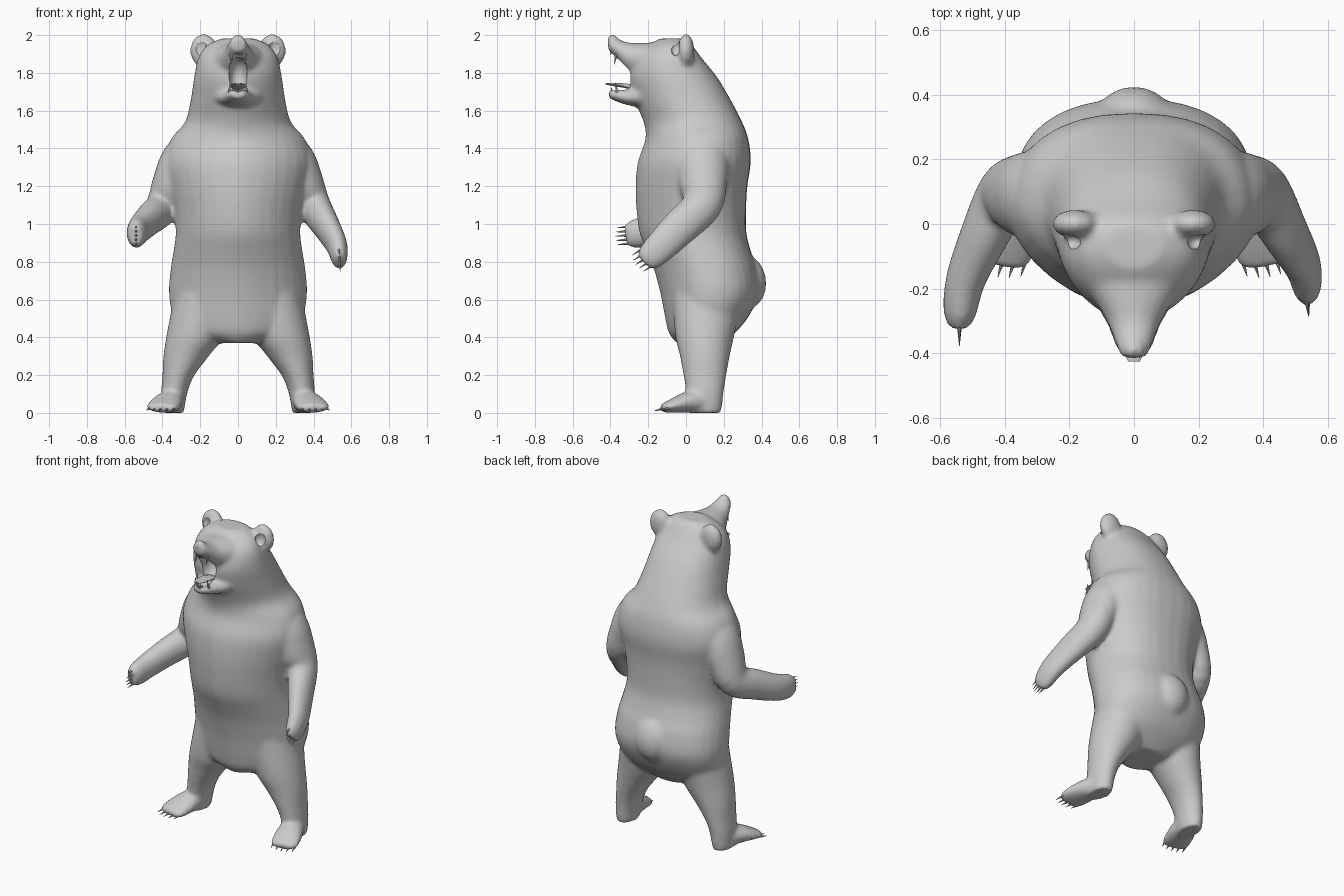
import bpy, bmesh, math
from mathutils import Vector, Matrix

if "Cube" in bpy.data.objects:
    bpy.data.objects.remove(bpy.data.objects["Cube"])

SIDES = 32


def new_object(name, bm):
    bmesh.ops.recalc_face_normals(bm, faces=bm.faces)
    mesh = bpy.data.meshes.new(name)
    bm.to_mesh(mesh)
    bm.free()
    obj = bpy.data.objects.new(name, mesh)
    bpy.context.collection.objects.link(obj)
    return obj


def refine(sections, steps=4):
    """Catmull-Rom interpolation between the given sections."""
    out, last = [], len(sections) - 1
    for i in range(last):
        quad = [sections[max(i - 1, 0)], sections[i], sections[i + 1], sections[min(i + 2, last)]]
        for k in range(steps):
            t = k / steps
            out.append(tuple(0.5 * (2 * b + (c - a) * t + (2 * a - 5 * b + 4 * c - d) * t * t
                                    + (3 * b - a - 3 * c + d) * t ** 3) for a, b, c, d in zip(*quad)))
    return out + [sections[-1]]


def loft(name, sections, normal=None, mirror=1, front=2.0, back=2.0):
    """Skin super-elliptical rings (x, y, z, side radius, other radius)."""
    bm = bmesh.new()
    sections = refine(sections)
    pts = [Vector((s[0] * mirror, s[1], s[2])) for s in sections]
    rings = []
    for i, s in enumerate(sections):
        n = Vector(normal) if normal else pts[min(i + 1, len(pts) - 1)] - pts[max(i - 1, 0)]
        n.normalize()
        u = Vector((1, 0, 0))
        u = (u - n * u.dot(n)).normalized()
        v = n.cross(u)
        ring = []
        for k in range(SIDES):
            c, d = math.cos(2 * math.pi * k / SIDES), math.sin(2 * math.pi * k / SIDES)
            e = 2 / (front if d < 0 else back)
            ring.append(bm.verts.new(pts[i] + u * s[3] * math.copysign(abs(c) ** e, c)
                                     + v * s[4] * math.copysign(abs(d) ** e, d)))
        rings.append(ring)
    for a, b in zip(rings, rings[1:]):
        for k in range(SIDES):
            j = (k + 1) % SIDES
            bm.faces.new((a[k], a[j], b[j], b[k]))
    bm.faces.new(rings[0])
    bm.faces.new(rings[-1])
    return new_object(name, bm)


def ellipsoid(name, loc, size, tilt=0):
    bm = bmesh.new()
    m = Matrix.Translation(loc) @ Matrix.Rotation(tilt, 4, 'X') @ Matrix.Diagonal((*size, 1))
    bmesh.ops.create_uvsphere(bm, u_segments=20, v_segments=12, radius=1, matrix=m)
    return new_object(name, bm)


def spikes(name, items, radius):
    """Cones given as (base, tip) pairs, in one object."""
    bm = bmesh.new()
    for base, tip in items:
        base, tip = Vector(base), Vector(tip)
        d = tip - base
        m = Matrix.Translation((base + tip) / 2) @ d.to_track_quat('Z', 'Y').to_matrix().to_4x4()
        bmesh.ops.create_cone(bm, cap_ends=True, segments=8, radius1=radius, radius2=0.001,
                              depth=d.length, matrix=m)
    return shade(new_object(name, bm))


def claw_row(name, start, end, direction, arch=0.0):
    a, b, d = Vector(start), Vector(end), Vector(direction)
    items = []
    for k in range(5):
        p = a.lerp(b, k / 4) + d * arch * (1 - (k / 2 - 1) ** 2)
        items.append((p - d * 0.3, p + d))
    return spikes(name, items, 0.008)


def activate(obj):
    bpy.ops.object.select_all(action='DESELECT')
    obj.select_set(True)
    bpy.context.view_layer.objects.active = obj


def shade(obj, angle=40):
    activate(obj)
    bpy.ops.object.shade_smooth_by_angle(angle=math.radians(angle))
    return obj


def apply(obj, kind, **settings):
    mod = obj.modifiers.new(kind.title(), kind)
    for key, value in settings.items():
        setattr(mod, key, value)
    activate(obj)
    bpy.ops.object.modifier_apply(modifier=mod.name)


def band(z, front, back, half_width):
    return (0, (front + back) / 2, z, half_width, (back - front) / 2)


parts = []

# trunk, neck and skull as horizontal rings, plus the tail
parts.append(loft("body", [
    band(0.37, -0.05, 0.20, 0.12), band(0.42, -0.09, 0.255, 0.27), band(0.50, -0.11, 0.325, 0.34),
    band(0.63, -0.135, 0.385, 0.366), band(0.76, -0.17, 0.375, 0.357), band(0.85, -0.205, 0.345, 0.343),
    band(0.95, -0.245, 0.32, 0.33), band(1.07, -0.262, 0.318, 0.338), band(1.20, -0.267, 0.325, 0.365),
    band(1.33, -0.255, 0.343, 0.39), band(1.45, -0.215, 0.33, 0.355), band(1.54, -0.225, 0.297, 0.28),
    band(1.66, -0.275, 0.235, 0.25), band(1.78, -0.305, 0.163, 0.232), band(1.88, -0.27, 0.082, 0.21),
    band(1.945, -0.20, 0.035, 0.165), band(1.982, -0.14, 0.0, 0.09)],
    normal=(0, 0, 1), front=1.75, back=2.3))
parts.append(ellipsoid("tail", (0, 0.325, 0.695), (0.12, 0.10, 0.14), 0.1))

# upper muzzle, lower jaw and nose
parts.append(loft("muzzle", [
    (0, -0.08, 1.86, 0.19, 0.095), (0, -0.20, 1.868, 0.14, 0.092), (0, -0.30, 1.88, 0.085, 0.08),
    (0, -0.37, 1.932, 0.058, 0.052), (0, -0.412, 1.957, 0.042, 0.04)], normal=(0, -1, 0)))
parts.append(loft("jaw", [
    (0, -0.10, 1.69, 0.19, 0.085), (0, -0.22, 1.675, 0.135, 0.06), (0, -0.31, 1.672, 0.085, 0.043),
    (0, -0.37, 1.682, 0.062, 0.033), (0, -0.408, 1.688, 0.043, 0.022)], normal=(0, -1, 0)))
parts.append(ellipsoid("nose", (0, -0.39, 1.975), (0.036, 0.03, 0.03)))

# arms: one lowered, one raised
shoulder = [(0.18, 0.08, 1.44, 0.12, 0.15), (0.285, 0.085, 1.33, 0.125, 0.145),
            (0.345, 0.09, 1.22, 0.108, 0.13)]
right_arm = shoulder + [
    (0.40, 0.085, 1.10, 0.09, 0.105), (0.47, -0.03, 0.985, 0.07, 0.098),
    (0.522, -0.125, 0.89, 0.056, 0.087), (0.535, -0.19, 0.825, 0.045, 0.075),
    (0.537, -0.22, 0.795, 0.028, 0.05)]
left_arm = [(-s[0],) + s[1:] for s in shoulder] + [
    (-0.40, 0.085, 1.09, 0.09, 0.10), (-0.465, -0.04, 1.03, 0.075, 0.092),
    (-0.52, -0.17, 0.975, 0.062, 0.083), (-0.538, -0.27, 0.948, 0.052, 0.077),
    (-0.54, -0.32, 0.94, 0.033, 0.055)]
parts += [loft("lowered_arm", right_arm), loft("raised_arm", left_arm)]

# legs, splayed feet and ears
leg = [(0.18, 0.12, 0.66, 0.15, 0.19), (0.225, 0.10, 0.42, 0.152, 0.158), (0.275, 0.10, 0.30, 0.12, 0.132),
       (0.315, 0.10, 0.20, 0.085, 0.114), (0.337, 0.10, 0.11, 0.07, 0.10), (0.345, 0.10, 0.0, 0.058, 0.088)]
foot = [(0.345, 0.10, 0.06, 0.06, 0.055), (0.365, 0.02, 0.058, 0.078, 0.058), (0.387, -0.05, 0.043, 0.088, 0.043),
        (0.402, -0.10, 0.03, 0.086, 0.03), (0.408, -0.13, 0.024, 0.065, 0.022)]
for side in (-1, 1):
    parts.append(loft("leg", leg, normal=(0, 0, 1), mirror=side))
    parts.append(loft("foot", foot, mirror=side))
    parts.append(ellipsoid("ear", (side * 0.182, 0.0, 1.918), (0.073, 0.045, 0.09)))

# fuse everything into one skin
activate(parts[0])
for p in parts:
    p.select_set(True)
bpy.ops.object.join()
body = bpy.context.object
body.name = "bear_body"
apply(body, 'REMESH', mode='VOXEL', voxel_size=0.012)
apply(body, 'SMOOTH', factor=0.5, iterations=12)

# hollow out the mouth and the ears
cutters = [ellipsoid("mouth_cutter", (0, -0.35, 1.787), (0.056, 0.12, 0.098), 0.15)]
cutters += [ellipsoid("ear_cutter", (s * 0.2, -0.055, 1.935), (0.036, 0.027, 0.045)) for s in (-1, 1)]
for c in cutters:
    c.hide_render = True
    apply(body, 'BOOLEAN', operation='DIFFERENCE', object=c)
    bpy.data.objects.remove(c)
shade(body, 50)

# tongue and teeth
shade(loft("tongue", [(0, -0.22, 1.70, 0.03, 0.012), (0, -0.30, 1.728, 0.038, 0.013),
                      (0, -0.38, 1.738, 0.035, 0.009), (0, -0.425, 1.742, 0.018, 0.004)], normal=(0, -1, 0)))
spikes("canine_teeth",
       [((s * 0.036, -0.368, 1.90), (s * 0.037, -0.38, 1.845)) for s in (-1, 1)] +
       [((s * 0.046, -0.365, 1.695), (s * 0.042, -0.375, 1.75)) for s in (-1, 1)], 0.009)
spikes("front_teeth",
       [((x * 0.012, -0.395, 1.925), (x * 0.012, -0.398, 1.895)) for x in (-1.5, -0.5, 0.5, 1.5)] +
       [((x * 0.012, -0.392, 1.70), (x * 0.012, -0.395, 1.722)) for x in (-1.5, -0.5, 0.5, 1.5)], 0.006)

# claws
claw_row("lowered_paw_claws", (0.535, -0.245, 0.86), (0.537, -0.185, 0.775), (0.005, -0.04, -0.025), 0.3)
claw_row("raised_paw_claws", (-0.54, -0.312, 0.985), (-0.54, -0.312, 0.895), (0, -0.05, -0.004), 0.3)
for side, label in ((-1, "left"), (1, "right")):
    claw_row(label + "_foot_claws", (side * 0.338, -0.122, 0.022), (side * 0.472, -0.098, 0.022),
             (side * 0.012, -0.04, -0.008), 0.35)
